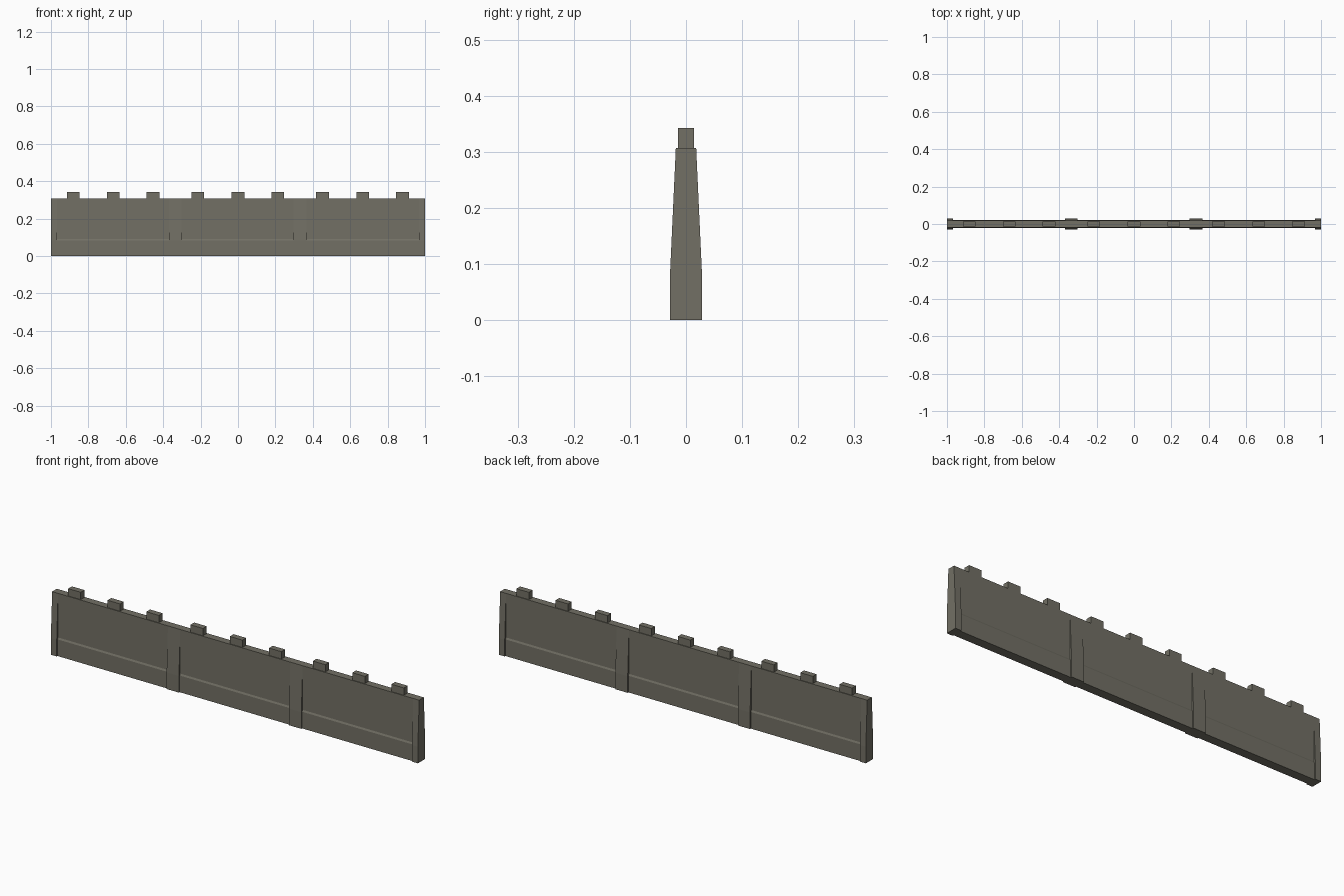
import bpy, bmesh

if "Cube" in bpy.data.objects:
    bpy.data.objects.remove(bpy.data.objects["Cube"])

stone = bpy.data.materials.new("olive_grey_stone")
stone.diffuse_color = (0.17, 0.162, 0.13, 1)
stone.use_nodes = True
stone.node_tree.nodes["Principled BSDF"].inputs["Base Color"].default_value = stone.diffuse_color

WALL_TOP = 0.307
# half profiles (y, z), mirrored across y = 0
POST = [(0.0285, 0), (0.0285, 0.082), (0.0196, 0.275), (0.0182, WALL_TOP)]
PANEL = [(0.0225, 0), (0.0225, 0.082), (0.0185, 0.09), (0.0182, WALL_TOP)]
MERLON = [(0.0145, WALL_TOP - 0.002), (0.0145, 0.343)]


def prism(name, half, x0, x1):
    """Extrude a mirrored half profile along x."""
    outline = half + [(-y, z) for y, z in reversed(half)]
    bm = bmesh.new()
    face = bm.faces.new([bm.verts.new((x0, y, z)) for y, z in outline])
    out = bmesh.ops.extrude_face_region(bm, geom=[face], use_keep_orig=True)
    for v in out["geom"]:
        if isinstance(v, bmesh.types.BMVert):
            v.co.x = x1
    bmesh.ops.recalc_face_normals(bm, faces=bm.faces)
    mesh = bpy.data.meshes.new(name)
    bm.to_mesh(mesh)
    bm.free()
    mesh.materials.append(stone)
    obj = bpy.data.objects.new(name, mesh)
    bpy.context.collection.objects.link(obj)


# posts at the ends and at the joints, recessed panels between
posts = [(-1, -0.968), (-0.369, -0.302), (0.298, 0.365), (0.968, 1)]
for i, (a, b) in enumerate(posts):
    prism(f"post_{i + 1}", POST, a, b)
for i in range(3):
    prism(f"wall_panel_{i + 1}", PANEL, posts[i][1], posts[i + 1][0])

# merlons along the top
for i, x in enumerate([-0.881, -0.667, -0.455, -0.215, 0, 0.213, 0.452, 0.667, 0.88]):
    prism(f"merlon_{i + 1}", MERLON, x - 0.034, x + 0.034)
